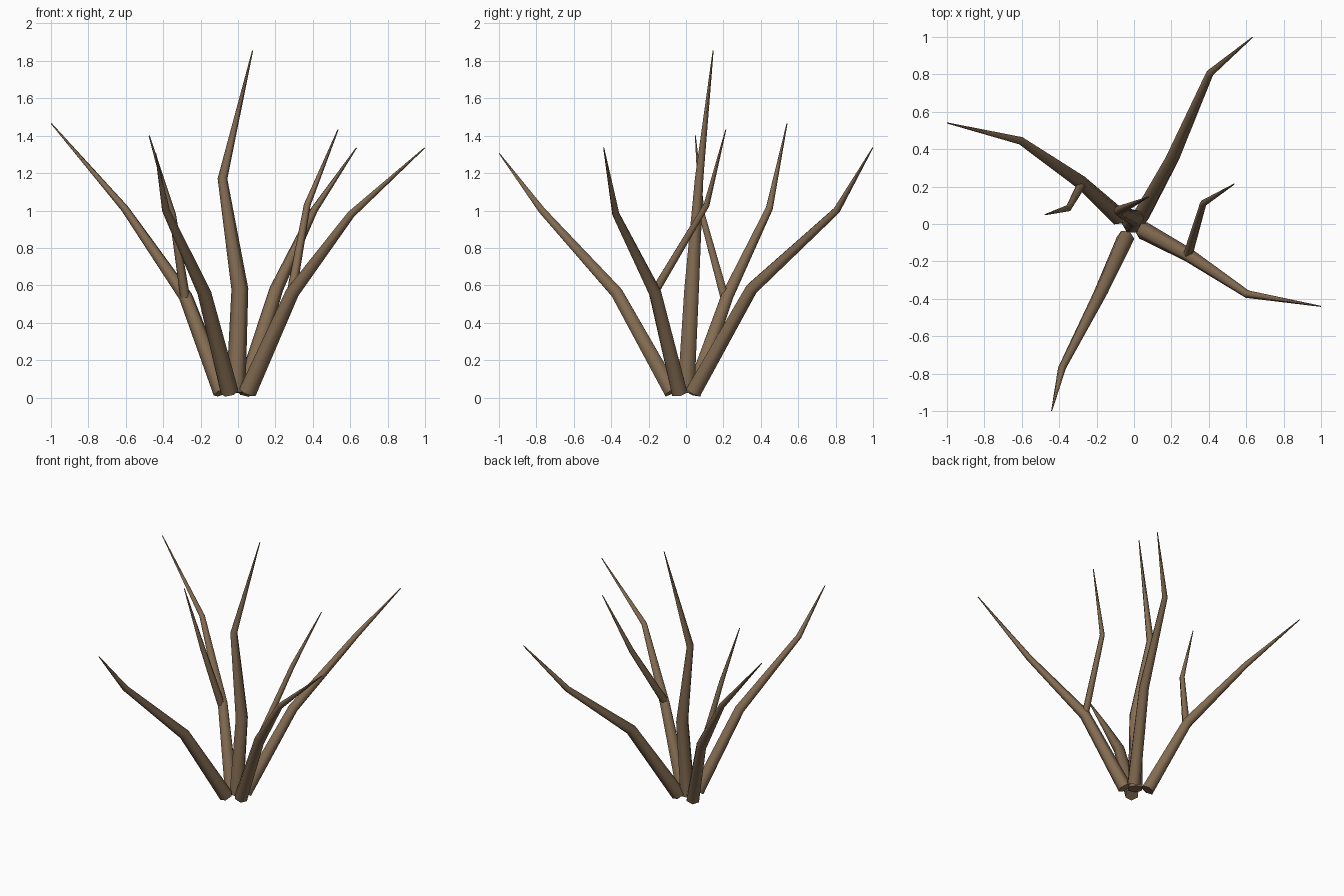
import bpy, bmesh, math
from mathutils import Vector

if "Cube" in bpy.data.objects:
    bpy.data.objects.remove(bpy.data.objects["Cube"])

bark = bpy.data.materials.new("bark")
bark.diffuse_color = (0.23, 0.15, 0.085, 1)
bark.use_nodes = True
bark.node_tree.nodes["Principled BSDF"].inputs["Base Color"].default_value = bark.diffuse_color
SIDES = 6


def branch(name, points, radii):
    """Tapered six-sided tube following a bent path, capped at both ends."""
    pts = [Vector(p) for p in points]
    bm = bmesh.new()
    rings = []
    for i, (p, r) in enumerate(zip(pts, radii)):
        before = (p - pts[i - 1]).normalized() if i > 0 else Vector()
        after = (pts[i + 1] - p).normalized() if i < len(pts) - 1 else Vector()
        t = (before + after).normalized()
        u = (Vector((1, 0, 0)) - t * t.x).normalized()
        v = t.cross(u)
        rings.append([bm.verts.new(p + r * (math.cos(a) * u + math.sin(a) * v))
                      for a in (2 * math.pi * k / SIDES for k in range(SIDES))])
    for lo, hi in zip(rings, rings[1:]):
        for k in range(SIDES):
            n = (k + 1) % SIDES
            bm.faces.new((lo[k], lo[n], hi[n], hi[k]))
    bm.faces.new(rings[0][::-1])
    bm.faces.new(rings[-1])
    for f in bm.faces:
        f.smooth = len(f.verts) == 4
    mesh = bpy.data.meshes.new(name)
    bm.to_mesh(mesh)
    bm.free()
    mesh.materials.append(bark)
    ob = bpy.data.objects.new(name, mesh)
    bpy.context.collection.objects.link(ob)


# Main stems spreading from the base
MAIN = (0.048, 0.037, 0.021, 0.003)
branch("back_stem", [(0.035, 0.04, 0.03), (0.205, 0.35, 0.58),
                     (0.405, 0.805, 1.0), (0.633, 0.998, 1.335)], MAIN)
branch("right_stem", [(0.05, -0.035, 0.027), (0.29, -0.165, 0.56),
                      (0.605, -0.375, 0.98), (0.998, -0.44, 1.335)], MAIN)
branch("left_stem", [(-0.085, 0.04, 0.027), (-0.28, 0.22, 0.54),
                     (-0.605, 0.445, 1.01), (-0.998, 0.54, 1.465)], MAIN)
branch("front_stem", [(-0.045, -0.075, 0.03), (-0.18, -0.37, 0.56),
                      (-0.385, -0.77, 1.0), (-0.44, -0.998, 1.305)], MAIN)
branch("centre_stem", [(-0.012, 0.0, 0.027), (0.01, 0.03, 0.58),
                       (-0.083, 0.07, 1.17), (0.078, 0.145, 1.855)],
       (0.052, 0.045, 0.026, 0.003))

# Side twigs forking from the left and right stems
TWIG = (0.026, 0.018, 0.003)
branch("left_twig", [(-0.283, 0.205, 0.54), (-0.35, 0.085, 0.98),
                     (-0.475, 0.05, 1.4)], TWIG)
branch("right_twig", [(0.288, -0.165, 0.57), (0.37, 0.11, 1.03),
                      (0.535, 0.213, 1.433)], TWIG)
